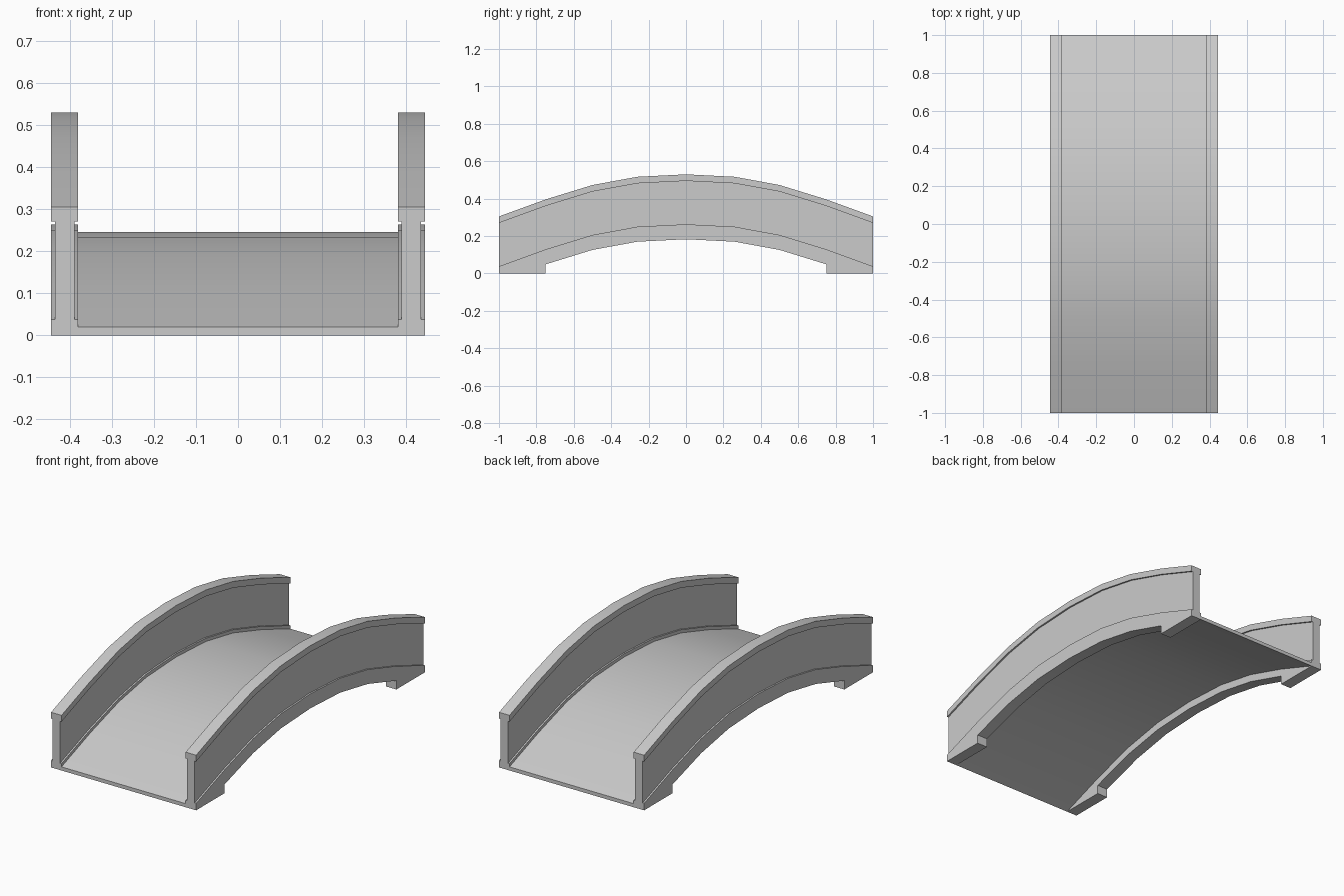
import bpy, bmesh, math

cube = bpy.data.objects.get("Cube")
if cube:
    bpy.data.objects.remove(cube, do_unlink=True)

stone = bpy.data.materials.new("grey_stone")
stone.use_nodes = True
GREY = (0.6, 0.6, 0.6, 1)
stone.diffuse_color = GREY
stone.node_tree.nodes["Principled BSDF"].inputs["Base Color"].default_value = GREY

# Crown line of the arch: distance from the middle -> height
half = [(0, 0.53), (0.26, 0.517), (0.5, 0.473), (0.75, 0.396), (1, 0.305)]
crown = [(-y, z) for y, z in half[:0:-1]] + half


def arch(drop):
    return [(y, z - drop) for y, z in crown]


def prism(name, profile, x0, x1):
    """Extrude a closed (y, z) profile across x."""
    bm = bmesh.new()
    face = bm.faces.new([bm.verts.new((x0, y, z)) for y, z in profile])
    new = bmesh.ops.extrude_face_region(bm, geom=[face])["geom"]
    verts = [v for v in new if isinstance(v, bmesh.types.BMVert)]
    bmesh.ops.translate(bm, verts=verts, vec=(x1 - x0, 0, 0))
    bmesh.ops.recalc_face_normals(bm, faces=bm.faces)
    mesh = bpy.data.meshes.new(name)
    bm.to_mesh(mesh)
    bm.free()
    mesh.materials.append(stone)
    obj = bpy.data.objects.new(name, mesh)
    bpy.context.collection.objects.link(obj)
    bpy.ops.object.select_all(action="DESELECT")
    obj.select_set(True)
    bpy.context.view_layer.objects.active = obj
    bpy.ops.object.shade_smooth_by_angle(angle=math.radians(30))


def band(top, bottom):
    return arch(top) + arch(bottom)[::-1]


INNER, OUTER, INSET = 0.38, 0.444, 0.009

# Curved walkway between the walls
prism("deck", band(0.285, 0.305), -INNER, INNER)

# Curb underside: arch that drops to a flat foot at each end
underside = ([(-1, 0), (-0.75, 0)] + arch(0.347)[1:-1] + [(0.75, 0), (1, 0)])
curb = arch(0.267) + underside[::-1]

for side, s in (("left", 1), ("right", -1)):
    prism(side + "_curb", curb, s * INNER, s * OUTER)
    prism(side + "_wall_panel", band(0.035, 0.267), s * (INNER + INSET), s * (OUTER - INSET))
    prism(side + "_top_rail", band(0, 0.035), s * INNER, s * OUTER)
